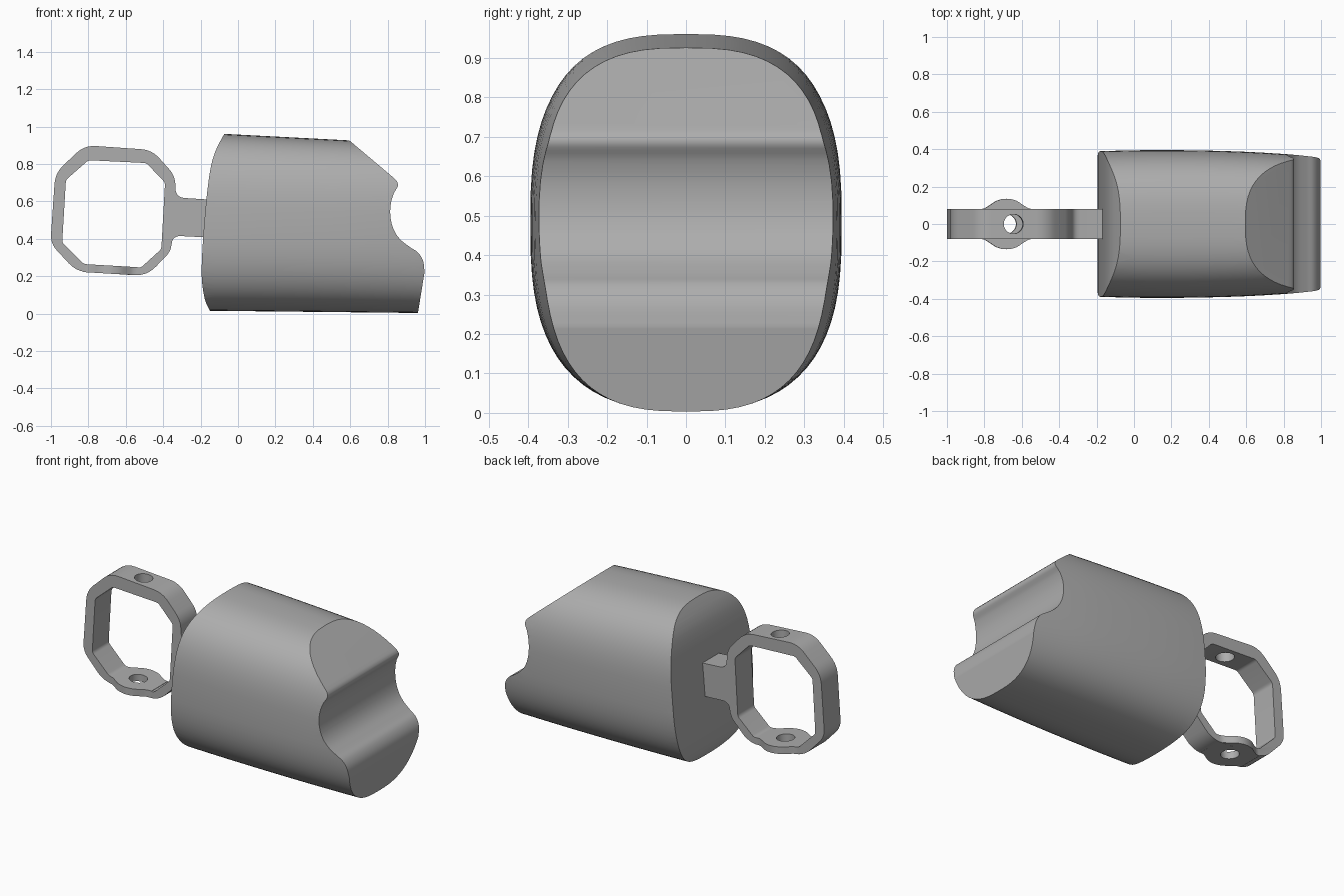
import bpy, bmesh, math
from mathutils import Vector, Matrix

cube = bpy.data.objects.get("Cube")
if cube:
    bpy.data.objects.remove(cube, do_unlink=True)

grey = bpy.data.materials.new("plain_grey")
grey.use_nodes = True
colour = (0.42, 0.42, 0.42, 1)
grey.diffuse_color = colour
grey.node_tree.nodes["Principled BSDF"].inputs["Base Color"].default_value = colour


def finish(name, bm):
    bmesh.ops.recalc_face_normals(bm, faces=bm.faces)
    mesh = bpy.data.meshes.new(name)
    bm.to_mesh(mesh)
    bm.free()
    mesh.materials.append(grey)
    obj = bpy.data.objects.new(name, mesh)
    bpy.context.collection.objects.link(obj)
    return obj


def loft(name, rings):
    """Skin a row of closed rings and cap both ends."""
    bm = bmesh.new()
    rows = [[bm.verts.new(p) for p in ring] for ring in rings]
    n = len(rows[0])
    for a, b in zip(rows, rows[1:]):
        for i in range(n):
            bm.faces.new((a[i], a[(i + 1) % n], b[(i + 1) % n], b[i]))
    bm.faces.new(rows[0])
    bm.faces.new(rows[-1])
    return finish(name, bm)


def plate(name, outline, half):
    """Extrude an x-z outline symmetrically along y."""
    return loft(name, [[(x, y, z) for x, z in outline] for y in (-half, half)])


def rounded(corners, steps=6):
    """Replace each (x, z, cut) corner by a short quadratic curve."""
    out = []
    for i, (x, z, cut) in enumerate(corners):
        p = Vector((x, z))
        if not cut:
            out.append(p)
            continue
        a, b = (Vector(corners[j % len(corners)][:2]) for j in (i - 1, i + 1))
        a = p + (a - p).normalized() * cut
        b = p + (b - p).normalized() * cut
        for k in range(steps + 1):
            t = k / steps
            out.append(a * (1 - t) ** 2 + p * 2 * t * (1 - t) + b * t * t)
    return out


def spline(points, steps=5):
    """Catmull-Rom curve through the points."""
    pts = [Vector(p) for p in points]
    pts = [pts[0]] + pts + [pts[-1]]
    out = []
    for a, b, c, d in zip(pts, pts[1:], pts[2:], pts[3:]):
        for k in range(steps):
            t = k / steps
            out.append(0.5 * (2 * b + (c - a) * t + (2 * a - 5 * b + 4 * c - d) * t * t
                              + (3 * b - a - 3 * c + d) * t ** 3))
    return out + [pts[-1]]


def combine(obj, other, operation):
    mod = obj.modifiers.new(operation, 'BOOLEAN')
    mod.operation, mod.object, mod.solver = operation, other, 'EXACT'
    bpy.context.view_layer.objects.active = obj
    bpy.ops.object.modifier_apply(modifier=mod.name)
    bpy.data.objects.remove(other, do_unlink=True)


def smooth(obj, angle):
    bpy.ops.object.select_all(action='DESELECT')
    obj.select_set(True)
    bpy.context.view_layer.objects.active = obj
    bpy.ops.object.shade_smooth_by_angle(angle=math.radians(angle))


# Main body: tapering rounded section
def section(x, half_width, count=72):
    top, bottom = 0.957 - 0.052 * x, 0.0135 - 0.0105 * x
    ring = []
    for i in range(count):
        a = 2 * math.pi * i / count
        c, s = math.cos(a), math.sin(a)
        y = math.copysign(abs(c) ** (2 / 2.75), c) * half_width
        z = math.copysign(abs(s) ** (2 / 2.75), s) * (top - bottom) / 2
        ring.append((x, y, z + (top + bottom) / 2))
    return ring


widths = spline([(-0.3, 0.385), (0.0, 0.394), (0.3, 0.394), (0.6, 0.386),
                 (0.85, 0.371), (1.1, 0.352)], 3)
body = loft("body", [section(x, w) for x, w in widths])

# Side outline that shapes both ends of the body
rear = spline([(-0.14, -0.01), (-0.15, 0.015), (-0.178, 0.08), (-0.194, 0.2), (-0.188, 0.38),
               (-0.17, 0.6), (-0.148, 0.77), (-0.12, 0.87), (-0.072, 0.962), (-0.05, 0.99)])
slope = [Vector((0.52, 0.99)), Vector((0.595, 0.926))]
nose = spline([(0.83, 0.728), (0.85, 0.706), (0.854, 0.68), (0.832, 0.64), (0.816, 0.58),
               (0.816, 0.51), (0.834, 0.446), (0.868, 0.396), (0.92, 0.355), (0.964, 0.325),
               (0.99, 0.28), (0.997, 0.22)])
outline = rear + slope + nose + [Vector((0.96, -0.01))]
combine(body, plate("body_outline", outline, 0.6), 'INTERSECT')
smooth(body, 28)

# Handle frame: faceted loop with a neck reaching into the body
frame = plate("handle_frame", rounded([
    (-0.82, 0.9, 0.06), (-0.46, 0.875, 0.06), (-0.335, 0.735, 0.05), (-0.334, 0.621, 0.05),
    (-0.1, 0.606, 0), (-0.1, 0.404, 0), (-0.354, 0.417, 0.05), (-0.356, 0.337, 0.04),
    (-0.487, 0.201, 0.07), (-0.864, 0.225, 0.06), (-1.003, 0.375, 0.05),
    (-0.977, 0.752, 0.06)]), 0.08)
opening = plate("opening", rounded([
    (-0.8, 0.82, 0.015), (-0.49, 0.805, 0.015), (-0.39, 0.7, 0.015), (-0.41, 0.345, 0.015),
    (-0.52, 0.245, 0.015), (-0.825, 0.265, 0.015), (-0.94, 0.38, 0.015),
    (-0.92, 0.715, 0.015)]), 0.3)
combine(frame, opening, 'DIFFERENCE')

# Lower lug: round ears on both sides of the lower bar
tilt = Matrix.Rotation(math.radians(3.3), 4, 'Y')
base = Matrix.Translation((-0.682, 0, 0.235)) @ tilt
edge = spline([(-0.145, 0.079), (-0.118, 0.084), (-0.09, 0.1), (-0.05, 0.125), (0, 0.135),
               (0.05, 0.125), (0.09, 0.1), (0.118, 0.084), (0.145, 0.079)], 4)
plan = [(x, y) for x, y in edge] + [(x, -y) for x, y in reversed(edge)]
lug = loft("lower_lug", [[base @ Vector((x, y, z)) for x, y in plan] for z in (-0.0215, 0.0215)])
combine(frame, lug, 'UNION')

# Tilted pin hole through both bars
bm = bmesh.new()
bmesh.ops.create_cone(bm, cap_ends=True, segments=40, radius1=0.052, radius2=0.052, depth=2,
                      matrix=base)
combine(frame, finish("pin_hole", bm), 'DIFFERENCE')
smooth(frame, 28)
